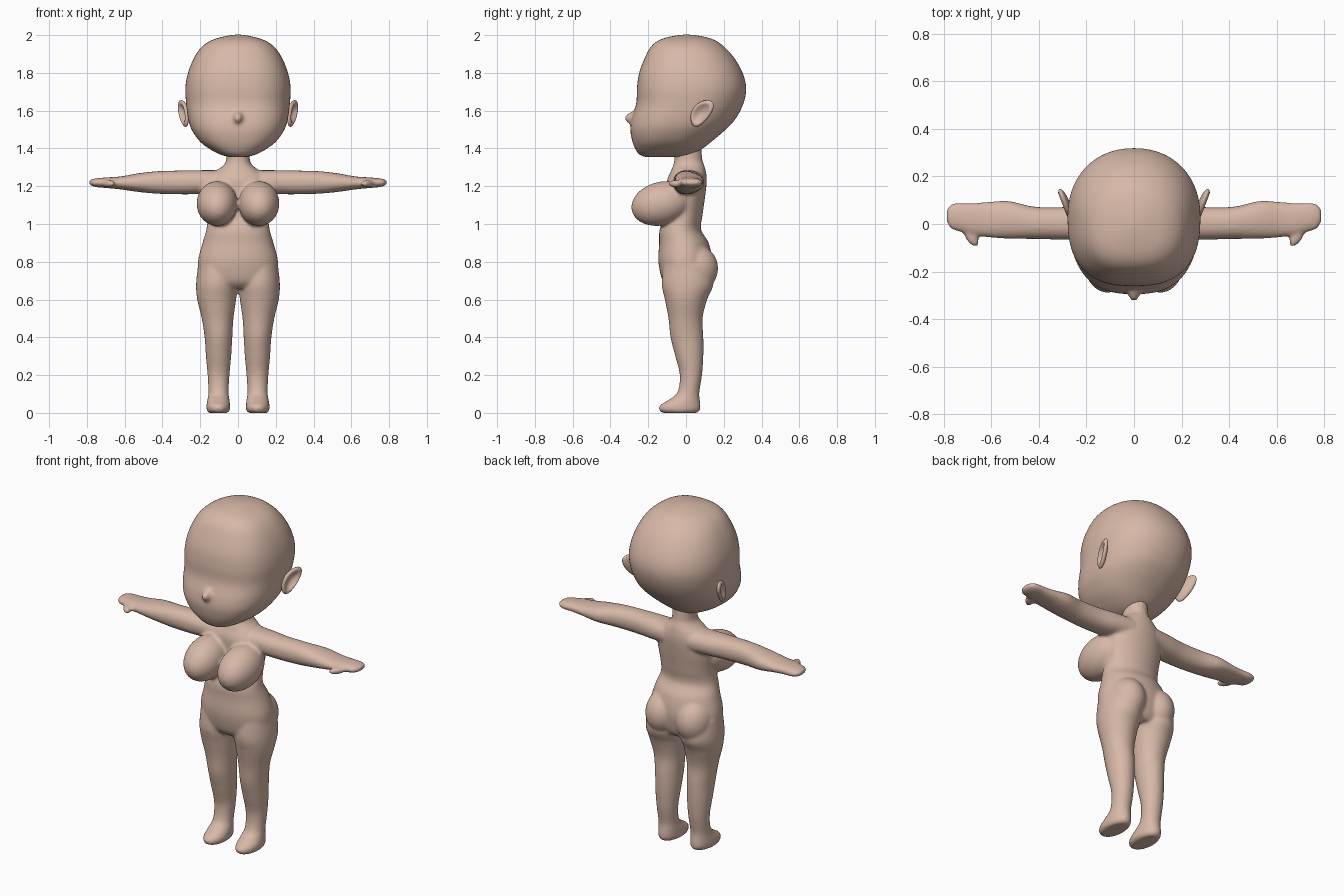
import bpy, bmesh, math
from mathutils import Vector, Matrix

if "Cube" in bpy.data.objects:
    bpy.data.objects.remove(bpy.data.objects["Cube"])

skin = bpy.data.materials.new("skin")
skin.diffuse_color = (0.68, 0.48, 0.39, 1)
skin.use_nodes = True
skin.node_tree.nodes["Principled BSDF"].inputs["Base Color"].default_value = skin.diffuse_color


def spline(rows, steps=6):
    """Catmull-Rom resampling of ring rows."""
    out = []
    for i in range(len(rows) - 1):
        p = [rows[max(i - 1, 0)], rows[i], rows[i + 1], rows[min(i + 2, len(rows) - 1)]]
        for s in range(steps):
            t = s / steps
            out.append([0.5 * (2 * b + (c - a) * t + (2 * a - 5 * b + 4 * c - d) * t * t
                               + (3 * b - a - 3 * c + d) * t ** 3) for a, b, c, d in zip(*p)])
    return out + [list(rows[-1])]


def loft(bm, rows, axis="z", side=1, pf=1.0, pb=1.0, n=40):
    """Closed tube; row = (position, a0, a1, b0, b1), pf / pb = squareness of low / high b half."""
    loops = []
    for t, a0, a1, b0, b1 in spline(rows):
        loop = []
        for k in range(n):
            c, s = math.cos(2 * math.pi * k / n), math.sin(2 * math.pi * k / n)
            e = pf if s < 0 else pb
            a = (a0 + a1) / 2 + (a1 - a0) / 2 * math.copysign(abs(c) ** e, c)
            b = (b0 + b1) / 2 + (b1 - b0) / 2 * math.copysign(abs(s) ** e, s)
            co = (a * side, b, t) if axis == "z" else (t * side, a, b)
            loop.append(bm.verts.new(co))
        loops.append(loop)
    for l0, l1 in zip(loops, loops[1:]):
        for k in range(n):
            bm.faces.new((l0[k], l0[(k + 1) % n], l1[(k + 1) % n], l1[k]))
    bm.faces.new(loops[0])
    bm.faces.new(loops[-1])


def ball(bm, loc, radii, rot=(0, 0, 0)):
    m = Matrix.Translation(loc)
    for ang, ax in zip(rot, "XYZ"):
        m = m @ Matrix.Rotation(ang, 4, ax)
    bmesh.ops.create_uvsphere(bm, u_segments=32, v_segments=20, radius=1,
                              matrix=m @ Matrix.Diagonal((*radii, 1)))


def finish(bm, name, voxel=None, smooth=6):
    bmesh.ops.recalc_face_normals(bm, faces=bm.faces)
    for f in bm.faces:
        f.smooth = True
    me = bpy.data.meshes.new(name)
    bm.to_mesh(me)
    bm.free()
    me.materials.append(skin)
    ob = bpy.data.objects.new(name, me)
    bpy.context.collection.objects.link(ob)
    if voxel:  # fuse the overlapping volumes and soften the joins
        r = ob.modifiers.new("fuse", "REMESH")
        r.mode = "VOXEL"
        r.voxel_size = voxel
        r.use_smooth_shade = True
        s = ob.modifiers.new("soften", "SMOOTH")
        s.factor = 0.5
        s.iterations = smooth
    return ob


# body: torso, legs, arms, chest and hips fused together
bm = bmesh.new()
torso = [(.66, .12, -.09, .10), (.70, .20, -.125, .125), (.80, .212, -.146, .14),
         (.90, .188, -.142, .12), (.97, .168, -.14, .08), (1.05, .16, -.11, .088),
         (1.15, .17, -.10, .102), (1.23, .16, -.10, .11), (1.28, .115, -.08, .105),
         (1.31, .078, -.068, .097), (1.34, .063, -.062, .087), (1.42, .062, -.06, .08)]
loft(bm, [(z, -w, w, f, b) for z, w, f, b in torso], pf=.9)
leg = [(0, .055, .155, -.125, .06), (.015, .043, .166, -.143, .075), (.04, .042, .167, -.138, .077),
       (.07, .045, .162, -.09, .073), (.11, .05, .157, -.045, .071), (.2, .045, .161, -.033, .085),
       (.3, .036, .17, -.057, .092), (.4, .03, .177, -.082, .092), (.5, .024, .192, -.093, .088),
       (.6, .01, .216, -.112, .112), (.68, .002, .222, -.128, .145), (.78, .01, .212, -.12, .13)]
arm = [(.08, -.07, .10, 1.16, 1.285), (.2, -.068, .085, 1.158, 1.285), (.3, -.066, .071, 1.157, 1.283),
       (.42, -.063, .073, 1.16, 1.28), (.53, -.062, .097, 1.17, 1.268), (.62, -.055, .092, 1.183, 1.252),
       (.69, -.045, .088, 1.19, 1.247), (.74, -.03, .09, 1.194, 1.243), (.77, -.02, .082, 1.2, 1.238),
       (.788, .01, .06, 1.21, 1.23)]
for s in (-1, 1):
    loft(bm, leg, side=s)
    loft(bm, arm, axis="x", side=s, pf=.9, pb=.9)
    ball(bm, (s * .685, -.052, 1.213), (.024, .05, .02), (0, 0, -s * .55))          # thumb
    ball(bm, (s * .111, -.13, 1.108), (.108, .162, .115), (.25, 0, 0))           # chest
    ball(bm, (s * .1, .05, .765), (.1, .12, .125))                                # buttock
finish(bm, "body", .009, 6)

# head: rounded skull with flatter face, plus a small nose
bm = bmesh.new()
skull = [(1.355, .05, -.22, .0), (1.37, .10, -.25, .04), (1.40, .155, -.27, .09), (1.44, .205, -.285, .14),
         (1.50, .246, -.295, .21), (1.56, .265, -.287, .265), (1.64, .275, -.263, .305),
         (1.72, .279, -.26, .319), (1.80, .265, -.248, .30), (1.88, .233, -.218, .255),
         (1.94, .19, -.185, .20), (1.975, .135, -.14, .15), (1.995, .065, -.07, .08), (2.003, .01, -.01, .015)]
loft(bm, [(z, -w, w, f, b) for z, w, f, b in skull], pf=.78, pb=.93, n=56)
ball(bm, (0, -.275, 1.565), (.028, .05, .032), (.25, 0, 0))
finish(bm, "head", .01, 5)

# ears: cupped teardrop discs that flare out towards the back
for s, name in ((-1, "right_ear"), (1, "left_ear")):
    bm = bmesh.new()
    ball(bm, (0, 0, 0), (1, 1, 1))
    u, n, up = Vector((.355, .935, 0)), Vector((.935, -.355, 0)), Vector((0, 0, 1))
    for v in bm.verts:
        a, b, c = v.co
        dent = .03 * max(0, 1 - (a * a + b * b) / .6) if c > 0 else 0
        p = Vector((.288, .082, 1.585)) + u * (.074 * a * (.82 + .18 * b) + .022 * b) \
            + up * (.07 * b + .012 * a) + n * (.02 * c - dent)
        v.co = (p.x * s, p.y, p.z)
    finish(bm, name)
